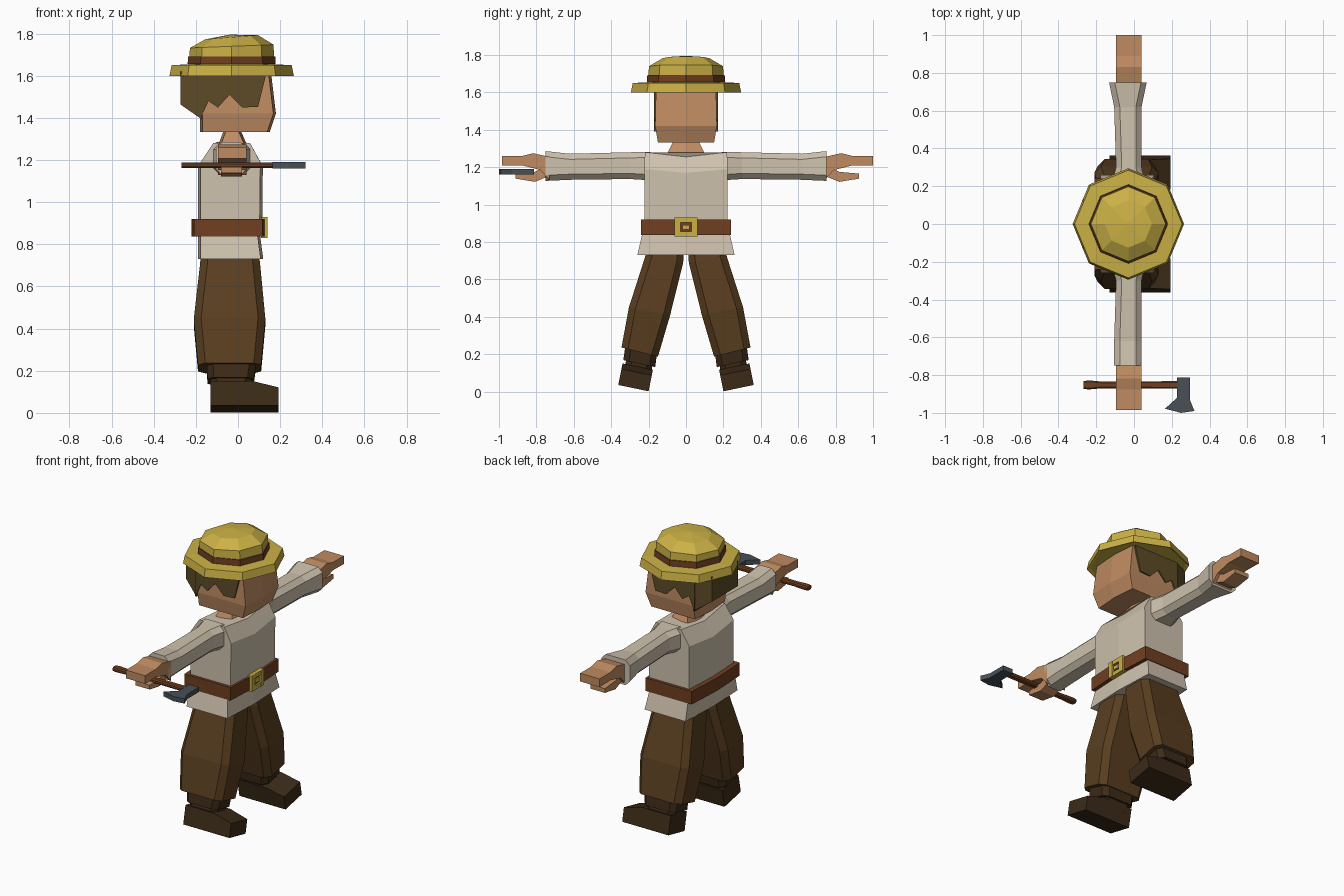
import bpy, bmesh, math

if "Cube" in bpy.data.objects:
    bpy.data.objects.remove(bpy.data.objects["Cube"])


def material(name, rgb):
    m = bpy.data.materials.new(name)
    m.diffuse_color = (*rgb, 1)
    m.use_nodes = True
    m.node_tree.nodes["Principled BSDF"].inputs["Base Color"].default_value = m.diffuse_color
    return m


STRAW = material("straw", (.60, .44, .06))
SKIN = material("skin", (.52, .26, .12))
SHIRT = material("shirt_cloth", (.62, .54, .42))
TROUSERS = material("trouser_cloth", (.10, .048, .014))
BOOT = material("boot_leather", (.045, .024, .009))
LEATHER = material("belt_leather", (.16, .05, .015))
HAIR = material("hair", (.11, .07, .02))
STEEL = material("steel", (.065, .08, .095))


def loft(name, rings, mat):
    """Skin a stack of equal-length rings and cap both ends."""
    bm = bmesh.new()
    vs = [[bm.verts.new(p) for p in r] for r in rings]
    n = len(vs[0])
    for a, b in zip(vs, vs[1:]):
        for i in range(n):
            j = (i + 1) % n
            bm.faces.new((a[i], a[j], b[j], b[i]))
    bm.faces.new(vs[0])
    bm.faces.new(vs[-1])
    bmesh.ops.recalc_face_normals(bm, faces=bm.faces)
    me = bpy.data.meshes.new(name)
    bm.to_mesh(me)
    bm.free()
    me.materials.append(mat)
    ob = bpy.data.objects.new(name, me)
    bpy.context.collection.objects.link(ob)
    return ob


def rect(a0, a1, b0, b1, c):
    """Rectangle with chamfered corners, as eight 2D points."""
    return [(a0 + c, b0), (a1 - c, b0), (a1, b0 + c), (a1, b1 - c),
            (a1 - c, b1), (a0 + c, b1), (a0, b1 - c), (a0, b0 + c)]


def ridged(x0, x1, w, z, bulge=.012, dip=0):
    """Body section: a box with slight ridges mid-front and mid-back."""
    return [(x0 + bulge, -w, z), (x1 - bulge, -w, z), (x1, 0, z - dip),
            (x1 - bulge, w, z), (x0 + bulge, w, z), (x0, 0, z - dip)]


def box(name, x, y, z, mat):
    return loft(name, [[(a, b, h) for a, b in
                        ((x[0], y[0]), (x[1], y[0]), (x[1], y[1]), (x[0], y[1]))]
                       for h in z], mat)


def octagon(r, z, tilt=0):
    pts = [(r * math.cos(i * math.pi / 4), r * math.sin(i * math.pi / 4)) for i in range(8)]
    return [(x - .03, y, z + tilt * x) for x, y in pts]


# Hat
loft("hat_brim", [octagon(.275, 1.61), octagon(.295, 1.60), octagon(.285, 1.65),
                  octagon(.20, 1.655)], STRAW)
loft("hat_crown", [octagon(.205, 1.64), octagon(.198, 1.74, .04),
                   octagon(.125, 1.783, .08), octagon(.01, 1.795)], STRAW)
loft("hat_band", [octagon(.209, 1.655), octagon(.207, 1.692)], LEATHER)

# Head, hair and neck
loft("head", [ridged(-.18, .15, .15, 1.332), ridged(-.18, .18, .165, 1.42),
              ridged(-.18, .155, .16, 1.63)], SKIN)
side = [(-.18, 1.62), (-.18, 1.392), (-.14, 1.48), (-.095, 1.449), (-.04, 1.51),
        (.02, 1.449), (.095, 1.453), (.137, 1.62)]
loft("hair_sides", [[(x, y, z) for x, z in side] for y in (-.172, .172)], HAIR)
loft("hair_back", [[(x, -w, z0), (x, w, z0), (x, w, 1.62), (x, -w, 1.62)]
                   for x, w, z0 in ((-.17, .172, 1.392), (-.272, .13, 1.463))], HAIR)
loft("neck", [ridged(-.10, .05, .11, 1.255), ridged(-.07, .015, .07, 1.335)], SKIN)

# Shirt, belt and buckle
loft("shirt_body", [ridged(-.19, .12, .26, .73), ridged(-.19, .105, .235, .84),
                    ridged(-.19, .115, .222, .92), ridged(-.19, .118, .222, 1.19, dip=.02),
                    ridged(-.13, .07, .22, 1.28, dip=.025)], SHIRT)
loft("belt", [ridged(-.22, .128, .24, .838), ridged(-.22, .128, .24, .92)], LEATHER)
for y in (-.045, .045):
    box("buckle_side", (.11, .139), (y - .016, y + .016), (.83, .93), STRAW)
for z in (.843, .917):
    box("buckle_bar", (.11, .138), (-.04, .04), (z - .013, z + .013), STRAW)
box("buckle_tongue", (.11, .136), (-.02, .02), (.868, .892), STRAW)

hand = [(.74, 1.13), (.74, 1.255), (.83, 1.275), (.89, 1.26), (1, 1.26), (1, 1.208),
        (.89, 1.21), (.79, 1.185)]
thumb = [(.75, 1.15), (.77, 1.20), (.82, 1.175), (.925, 1.166), (.925, 1.139), (.82, 1.122)]

for s, label in ((1, "left"), (-1, "right")):
    # Sleeve, hand and thumb
    flare = .027 if s > 0 else 0
    loft(label + "_sleeve",
         [[(x, s * y, z) for x, z in rect(a, b, z0, z1, .03)] for y, a, b, z0, z1 in
          ((.19, -.125, .065, 1.13, 1.282), (.30, -.095, .04, 1.137, 1.28),
           (.62, -.105, .04, 1.133, 1.272), (.75, -.105 - flare, .04 + flare, 1.127, 1.286))],
         SHIRT)
    loft(label + "_hand", [[(x, s * y * (1 if s > 0 else .985), z) for y, z in hand]
                           for x in (-.095, .04)], SKIN)
    loft(label + "_thumb", [[(x, s * y * (1 if s > 0 else .985), z) for y, z in thumb]
                            for x in (-.08, .02)], SKIN)

    # Trouser leg, splayed outward with tilted rings
    rings = []
    for z, x0, x1, y0, y1, tilt in ((.78, -.175, .095, .01, .20, .05),
                                    (.70, -.18, .105, .015, .222, .1),
                                    (.43, -.21, .13, .085, .305, .2),
                                    (.212, -.19, .11, .15, .345, .25)):
        mid = (y0 + y1) / 2
        rings.append([(x, s * y, z + tilt * (y - mid)) for x, y in rect(x0, x1, y0, y1, .035)])
    loft(label + "_trouser_leg", rings, TROUSERS)

    # Boot shaft, ankle cuff and foot
    for part, rows in (("boot_cuff", ((.26, -.15, .09, .15, .32), (.15, -.145, .075, .165, .335))),
                       ("boot_shaft", ((.17, -.13, .065, .18, .315), (.09, -.13, .06, .185, .335)))):
        loft(f"{label}_{part}", [[(x, s * y, z + .22 * (y - .25)) for x, y in
                                  rect(x0, x1, y0, y1, .03)] for z, x0, x1, y0, y1 in rows], BOOT)
    foot = [(-.13, 0), (.193, 0), (.193, .085), (.07, .115), (-.13, .115)]
    loft(label + "_foot", [[(x, s * (y - .2 * z), z + zo) for x, z in foot]
                           for y, zo in ((.20, .002), (.362, .036))], BOOT)

# Axe held in the right hand
loft("axe_handle", [[(x, y, z) for y, z in rect(-.852 - r, -.852 + r, 1.175 - .013, 1.175 + .013, .007)]
                    for x, r in ((-.268, .02), (-.24, .024), (-.17, .018), (.25, .02))], LEATHER)
blade = [(.228, -.813), (.296, -.813), (.296, -.93), (.32, -.99), (.25, -1.0),
         (.164, -.978), (.228, -.92)]
loft("axe_head", [[(x, y, z) for x, y in blade] for z in (1.16, 1.19)], STEEL)
